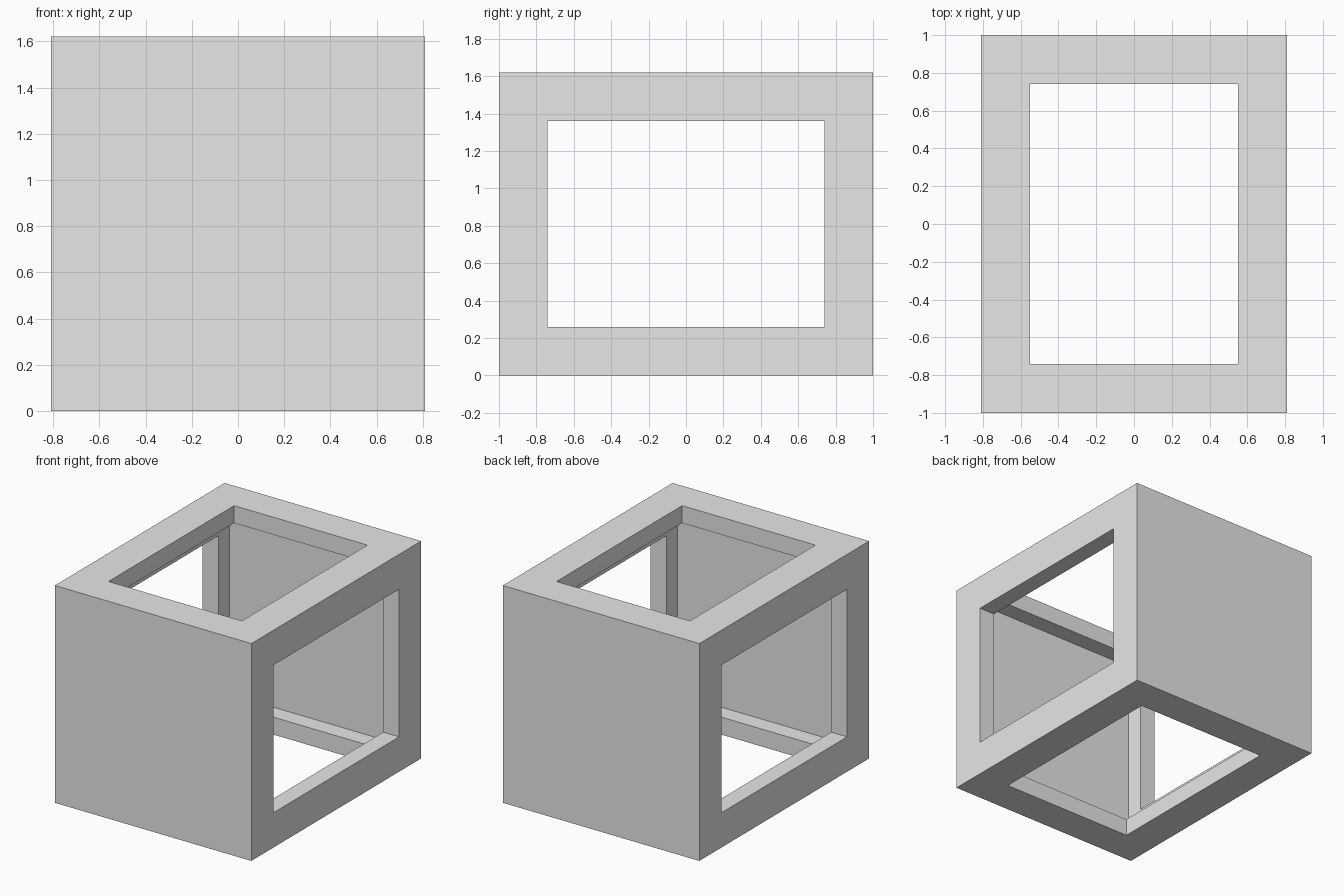
import bpy

WIDTH, DEPTH, HEIGHT = 1.62, 2.0, 1.62
WALL = 0.13      # shell thickness
BORDER = 0.26    # rim around each opening

default_cube = bpy.data.objects.get("Cube")
if default_cube:
    bpy.data.objects.remove(default_cube, do_unlink=True)


def make_box(name, sx, sy, sz):
    """Box centred on the middle of the housing."""
    bpy.ops.mesh.primitive_cube_add(size=1, location=(0, 0, HEIGHT / 2))
    box = bpy.context.object
    box.name = box.data.name = name
    box.scale = (sx, sy, sz)
    bpy.ops.object.transform_apply(location=False, rotation=False, scale=True)
    return box


def inset(size, margin):
    return size - 2 * margin


# Outer housing
housing = make_box("hollow_housing", WIDTH, DEPTH, HEIGHT)

# Inner cavity, side-to-side opening, top-to-bottom opening
opening_depth = inset(DEPTH, BORDER)
cutters = [
    make_box("cavity_cutter", inset(WIDTH, WALL), inset(DEPTH, WALL), inset(HEIGHT, WALL)),
    make_box("side_opening_cutter", WIDTH + 1, opening_depth, inset(HEIGHT, BORDER)),
    make_box("vertical_opening_cutter", inset(WIDTH, BORDER), opening_depth, HEIGHT + 1),
]

bpy.ops.object.select_all(action="DESELECT")
housing.select_set(True)
bpy.context.view_layer.objects.active = housing
for cutter in cutters:
    cutter.hide_render = True
    mod = housing.modifiers.new(cutter.name, "BOOLEAN")
    mod.operation = "DIFFERENCE"
    mod.solver = "EXACT"
    mod.object = cutter
    bpy.ops.object.modifier_apply(modifier=mod.name)
    bpy.data.objects.remove(cutter, do_unlink=True)

# Single plain grey finish
grey = bpy.data.materials.new("plain_grey")
grey.use_nodes = True
colour = (0.8, 0.8, 0.8, 1.0)
grey.diffuse_color = colour
for node in grey.node_tree.nodes:
    if node.type == "BSDF_PRINCIPLED":
        node.inputs["Base Color"].default_value = colour
housing.data.materials.clear()
housing.data.materials.append(grey)
